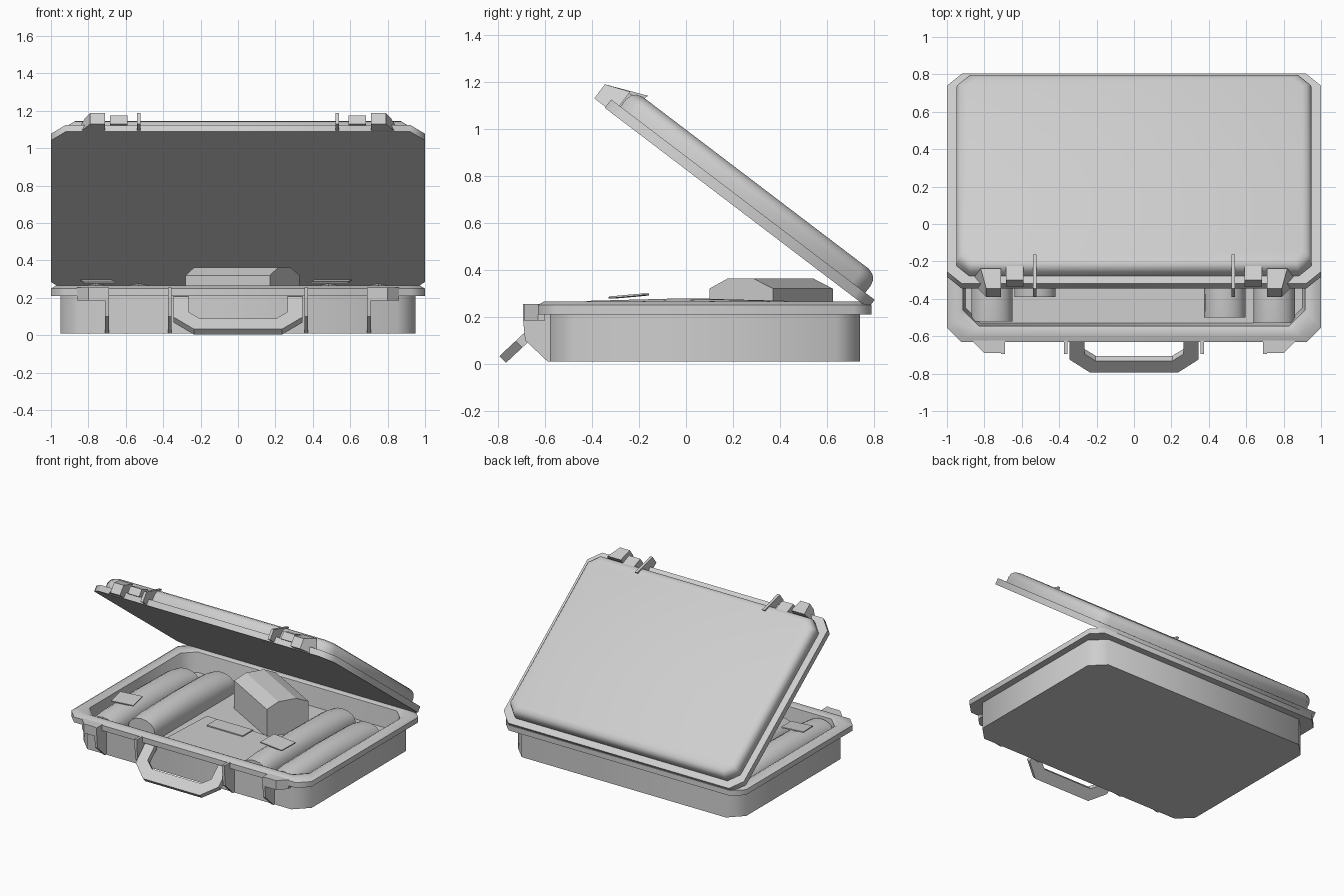
import bpy, bmesh, math
from mathutils import Matrix, Vector

if "Cube" in bpy.data.objects:
    bpy.data.objects.remove(bpy.data.objects["Cube"])

grey = bpy.data.materials.new("case_grey")
grey.diffuse_color = (0.62, 0.62, 0.62, 1)
grey.use_nodes = True
grey.node_tree.nodes["Principled BSDF"].inputs["Base Color"].default_value = grey.diffuse_color

LID = Matrix.Rotation(-math.radians(37.25), 4, 'X')   # lid frame: hinge along x
IN = 0.658                                            # lid inner face height in its frame


def finish(name, bm, smooth=None, matrix=None):
    bmesh.ops.recalc_face_normals(bm, faces=bm.faces)
    me = bpy.data.meshes.new(name)
    bm.to_mesh(me)
    bm.free()
    me.materials.append(grey)
    ob = bpy.data.objects.new(name, me)
    bpy.context.collection.objects.link(ob)
    if matrix:
        ob.matrix_world = matrix
    if smooth:
        bpy.ops.object.select_all(action='DESELECT')
        ob.select_set(True)
        bpy.context.view_layer.objects.active = ob
        bpy.ops.object.shade_smooth_by_angle(angle=math.radians(smooth))
    return ob


def loft(name, y0, y1, rings, smooth, matrix=None):
    """Stack chamfered rectangles given as (inset, z, chamfer) and cap both ends."""
    bm = bmesh.new()
    loops = []
    for d, z, c in rings:
        x, a, b = 1 - d, y0 + d, y1 - d
        pts = [(x - c, a), (x, a + c), (x, b - c), (x - c, b),
               (c - x, b), (-x, b - c), (-x, a + c), (c - x, a)]
        loops.append([bm.verts.new((px, py, z)) for px, py in pts])
    for p, q in zip(loops, loops[1:]):
        for i in range(8):
            j = (i + 1) % 8
            bm.faces.new((p[i], p[j], q[j], q[i]))
    bm.faces.new(loops[0])
    bm.faces.new(loops[-1])
    return finish(name, bm, smooth, matrix)


def prism(name, ring_a, ring_b, matrix=None, smooth=None):
    """Solid between two matching rings of 3D points."""
    bm = bmesh.new()
    a = [bm.verts.new(p) for p in ring_a]
    b = [bm.verts.new(p) for p in ring_b]
    n = len(a)
    for i in range(n):
        j = (i + 1) % n
        bm.faces.new((a[i], a[j], b[j], b[i]))
    bm.faces.new(a)
    bm.faces.new(b)
    return finish(name, bm, smooth, matrix)


def slab(name, x0, x1, profile, matrix=None):
    """Side profile of (y, z) points extruded along x."""
    return prism(name, [(x0, y, z) for y, z in profile],
                 [(x1, y, z) for y, z in profile], matrix)


def plate(name, cx, cy, z, sx, sy, turn=0, tilt=0, t=0.008):
    bm = bmesh.new()
    bmesh.ops.create_cube(bm, size=1, matrix=Matrix.Diagonal((sx, sy, t, 1)))
    m = (Matrix.Translation((cx, cy, z)) @ Matrix.Rotation(math.radians(turn), 4, 'Z')
         @ Matrix.Rotation(math.radians(tilt), 4, 'X'))
    return finish(name, bm, None, m)


# Open tray with a projecting rim
loft("base_tray", -0.63, 0.79,
     [(0.05, 0.01, 0.1), (0.05, 0.21, 0.1), (0, 0.21, 0.075), (0, 0.25, 0.075),
      (0.025, 0.265, 0.08), (0.065, 0.265, 0.085), (0.085, 0.255, 0.085),
      (0.1, 0.11, 0.08)], 50)

# Lid: flange and rounded outer shell
loft("lid", -0.935, 0.475,
     [(0, IN, 0.08), (0, IN + 0.045, 0.08), (0.05, IN + 0.045, 0.07),
      (0.05, IN + 0.085, 0.07), (0.057, IN + 0.109, 0.067),
      (0.073, IN + 0.126, 0.06), (0.1, IN + 0.135, 0.05)], 50, LID)

rib = [(-0.56, 0.255), (-0.695, 0.255), (-0.695, 0.2), (-0.685, 0.1),
       (-0.59, 0.01), (-0.56, 0.01)]
lid_rib = [(-0.995, IN + 0.005), (-0.995, IN + 0.08), (-0.93, IN + 0.107),
           (-0.82, IN + 0.152), (-0.83, IN + 0.1), (-0.9, IN + 0.04), (-0.92, IN + 0.005)]
lid_block = [(-0.95, IN + 0.04), (-0.95, IN + 0.095), (-0.86, IN + 0.12), (-0.86, IN + 0.04)]

for s, side in ((-1, "left"), (1, "right")):
    # Ribs and latches on the tray front
    slab(f"handle_rib_{side}", s * 0.355, s * 0.375, rib)
    slab(f"latch_rib_{side}", s * 0.69, s * 0.71, rib)
    prism(f"base_latch_{side}",
          [(s * x, y, 0.185) for x, y in ((0.69, -0.6), (0.86, -0.6), (0.86, -0.63), (0.8, -0.69), (0.69, -0.69))],
          [(s * x, y, 0.255) for x, y in ((0.69, -0.6), (0.86, -0.6), (0.86, -0.63), (0.8, -0.69), (0.69, -0.69))])
    # Ribs, blocks and latches on the lid front
    slab(f"lid_rib_{side}", s * 0.52, s * 0.54, lid_rib, LID)
    slab(f"lid_block_{side}", s * 0.59, s * 0.685, lid_block, LID)
    prism(f"lid_latch_{side}",
          [(s * x, -0.995, z) for x, z in ((0.71, IN + 0.005), (0.79, IN + 0.005), (0.79, IN + 0.08), (0.71, IN + 0.08))],
          [(s * x, -0.89, z) for x, z in ((0.71, IN + 0.005), (0.87, IN + 0.005), (0.82, IN + 0.12), (0.71, IN + 0.12))], LID)

# Carry handle hanging forward at an angle
outer = [(-0.345, 0), (-0.345, 0.16), (-0.235, 0.255), (0.235, 0.255), (0.345, 0.16), (0.345, 0)]
inner = [(-0.265, 0), (-0.265, 0.12), (-0.205, 0.17), (0.205, 0.17), (0.265, 0.12), (0.265, 0)]
down, thick = Vector((0, -0.73, -0.683)), Vector((0, 0.683, -0.73)) * 0.04
bm = bmesh.new()
layers = []
for off in (Vector(), thick):
    layers.append([[bm.verts.new(Vector((x, -0.608, 0.207)) + down * l + off) for x, l in path]
                   for path in (outer, inner)])
(o1, i1), (o2, i2) = layers
for k in range(5):
    for quad in ((o1, i1), (o2, i2), (o1, o2), (i1, i2)):
        p, q = quad
        bm.faces.new((p[k], p[k + 1], q[k + 1], q[k]))
for k in (0, 5):
    bm.faces.new((o1[k], i1[k], i2[k], o2[k]))
finish("handle", bm)

# Padded rolls lying front to back: centre x, front y, rear y
for i, (cx, ya, yb) in enumerate(((-0.76, -0.52, 0.47), (-0.53, -0.39, 0.56),
                                  (0.485, -0.50, 0.55), (0.75, -0.53, 0.47))):
    bm = bmesh.new()
    rings = []
    for t, top in ((0, 0.25), (0.12, 0.268), (0.5, 0.278), (0.88, 0.268), (1, 0.24)):
        y = ya + (yb - ya) * t
        pts = [(cx - 0.11, 0.105), (cx + 0.11, 0.105)]
        for k in range(9):
            a = math.pi * k / 8
            pts.append((cx + 0.11 * math.cos(a), 0.17 + (top - 0.17) * math.sin(a)))
        rings.append([bm.verts.new((x, y, z)) for x, z in pts])
    for p, q in zip(rings, rings[1:]):
        for k in range(len(p)):
            j = (k + 1) % len(p)
            bm.faces.new((p[k], p[j], q[j], q[k]))
    bm.faces.new(rings[0])
    bm.faces.new(rings[-1])
    finish(f"padded_roll_{i + 1}", bm, 45)

# Turned box with bevelled top
prof = [(0, 0.11), (0, 0.32), (0.28, 0.362), (0.7, 0.362), (1, 0.32), (1, 0.11)]
prism("inner_box", [(0.17 + 0.16 * t, 0.1 + 0.27 * t, z) for t, z in prof],
      [(-0.28 + 0.16 * t, 0.355 + 0.27 * t, z) for t, z in prof])

# Flat sheets and tags inside
plate("floor_sheet", -0.02, -0.18, 0.114, 0.7, 0.6, -3)
plate("centre_tag", -0.11, 0.06, 0.122, 0.3, 0.12, 0)
plate("left_tag", -0.75, -0.25, 0.287, 0.17, 0.14, 8, 5)
plate("right_tag", 0.5, -0.24, 0.289, 0.2, 0.14, -8, 5)
